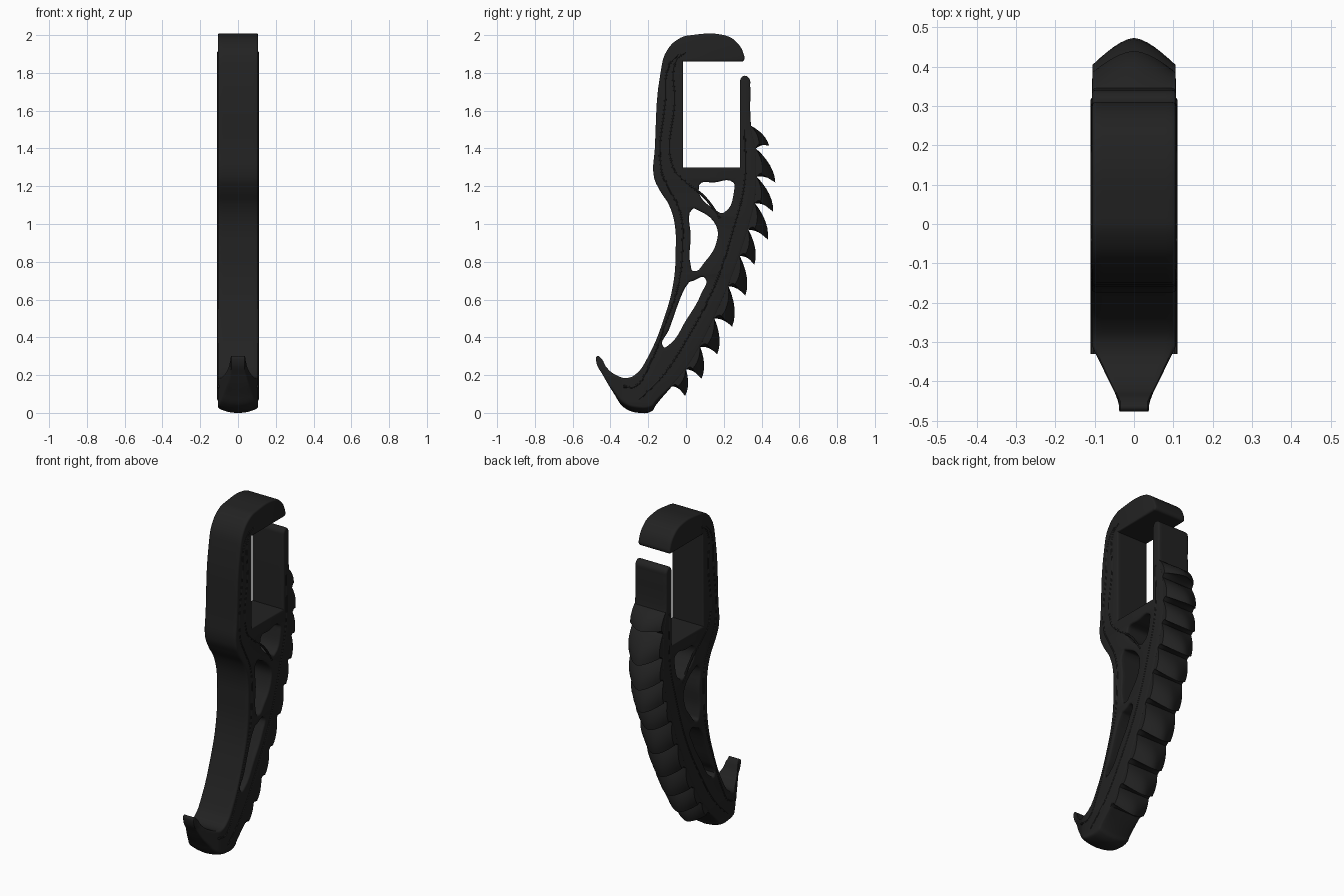
import bpy, bmesh, math
from mathutils import Vector, Matrix

HALF = 0.107      # half width of the frame
BEVEL = 0.01

cube = bpy.data.objects.get("Cube")
if cube:
    bpy.data.objects.remove(cube, do_unlink=True)

black = bpy.data.materials.new("matte_black")
black.use_nodes = True
colour = (0.016, 0.016, 0.016, 1)
black.diffuse_color = colour
shader = next(n for n in black.node_tree.nodes if n.type == "BSDF_PRINCIPLED")
shader.inputs["Base Color"].default_value = colour

# Maps a side profile (y, z) drawn in local XY to the world, width along x
SIDE = Matrix(((0, 0, 1, 0), (1, 0, 0, 0), (0, 1, 0, 0), (0, 0, 0, 1)))


def link(obj):
    bpy.context.scene.collection.objects.link(obj)
    return obj


def finish(name, bm):
    """Turn a bmesh into a smooth shaded object."""
    bmesh.ops.recalc_face_normals(bm, faces=bm.faces[:])
    mesh = bpy.data.meshes.new(name)
    bm.to_mesh(mesh)
    bm.free()
    mesh.materials.append(black)
    mesh.shade_smooth()
    mesh.set_sharp_from_angle(angle=math.radians(35))
    return link(bpy.data.objects.new(name, mesh))


def add_spline(curve, pieces, cyclic=True, x=0):
    """Add one Bezier spline from pieces of (handle type, points in hundredths)."""
    points = [(p, kind) for kind, group in pieces for p in group]
    spline = curve.splines.new("BEZIER")
    spline.bezier_points.add(len(points) - 1)
    spline.use_cyclic_u = cyclic
    spline.resolution_u = 5
    for bp, (p, kind) in zip(spline.bezier_points, points):
        bp.co = (p[0] / 100, p[1] / 100, x)
        bp.handle_left_type = bp.handle_right_type = kind


def curve_to_bmesh(curve):
    """Evaluate a curve and return its welded mesh in world axes."""
    obj = link(bpy.data.objects.new("helper", curve))
    depsgraph = bpy.context.evaluated_depsgraph_get()
    mesh = bpy.data.meshes.new_from_object(obj.evaluated_get(depsgraph))
    bm = bmesh.new()
    bm.from_mesh(mesh)
    bpy.data.objects.remove(obj, do_unlink=True)
    bpy.data.meshes.remove(mesh)
    bpy.data.curves.remove(curve)
    bm.transform(SIDE)
    bmesh.ops.remove_doubles(bm, verts=bm.verts[:], dist=0.0001)
    return bm


# Side profile of the frame
valleys = [(34.5, 152), (37, 140), (37.5, 125), (36.5, 111), (33, 97), (28.5, 83),
           (22.5, 67), (15, 50), (7.5, 35), (0, 23), (-7.5, 14)]
clip_box = [(28, 186), (-1.5, 186), (-1.5, 130), (28.5, 130), (28.5, 174)]
arm_end = [(29, 177), (31, 178.5), (33.5, 177), (34, 173), (34, 160)]
foot = [(-16, 4), (-18, 1), (-25, 0), (-33, 3), (-38, 10), (-44, 20), (-47.5, 27),
        (-47, 30), (-45, 29), (-42, 24), (-37, 20), (-31, 18.5), (-26, 21), (-21, 28)]
front = [(-11, 52), (-6.5, 70), (-5.5, 85), (-6, 100), (-9, 110), (-14, 118), (-17, 125),
         (-16.5, 140), (-13.5, 180), (-10, 192), (-3, 198.5), (3, 200)]
lip = [(20, 200), (26, 197), (30.5, 190), (30.5, 186.5)]
holes = [
    [(7, 120.5), (15, 122), (25, 122), (25.5, 118), (20, 106), (17, 106.5)],
    [(3.5, 108), (6, 107.5), (16, 99), (16, 90), (10, 80), (4, 75), (2.5, 78), (2.5, 93)],
    [(1.5, 69), (4, 70), (10, 71.5), (8, 63), (0, 49), (-9, 36), (-12, 35), (-9, 44)],
]

profile = bpy.data.curves.new("profile", "CURVE")
profile.dimensions = "2D"
profile.fill_mode = "BOTH"
profile.extrude = HALF - BEVEL
profile.bevel_depth = BEVEL
profile.bevel_resolution = 2
profile.offset = -BEVEL
add_spline(profile, [("VECTOR", clip_box), ("AUTO", arm_end + valleys + foot + front + lip)])
for hole in holes:
    add_spline(profile, [("AUTO", hole)])
bm = curve_to_bmesh(profile)


# Taper the front claw and round the underside across the width
def slice_mesh(axis, places):
    for place in places:
        bmesh.ops.bisect_plane(bm, geom=bm.verts[:] + bm.edges[:] + bm.faces[:],
                               dist=0.00001, plane_co=axis * place, plane_no=axis)


slice_mesh(Vector((0, 1, 0)), (-0.31, -0.34, -0.37, -0.4, -0.43, -0.46))
slice_mesh(Vector((1, 0, 0)), (-0.08, -0.05, 0, 0.05, 0.08))
for v in bm.verts:
    reach = min(max((-0.31 - v.co.y) / 0.14, 0), 1)
    side = min(abs(v.co.x) / HALF, 1)
    if v.co.z < 0.15:
        v.co.z += 0.028 * side ** 2 * (1 - v.co.z / 0.15)
    v.co.x *= 1 - 0.64 * reach
finish("frame", bm)


# Raised ribs on both sides
rib_paths = {
    "strut_rib": [(-4, 190), (-9, 184), (-11, 165), (-13, 128), (-9, 119), (-3, 106),
                  (-2, 85), (-4, 68), (-11, 47), (-20, 24), (-27, 14), (-33, 14)],
    "brace_rib": [(0, 191), (-5, 187), (-6, 165), (-7, 130), (-1, 123), (10, 114), (18, 103)],
    "spine_rib": [(31, 150), (31, 122), (25, 97), (15, 67), (1, 40), (-12, 20), (-25, 7)],
}
for name, path in rib_paths.items():
    curve = bpy.data.curves.new(name, "CURVE")
    curve.dimensions = "3D"
    curve.bevel_depth = 0.007
    curve.bevel_resolution = 2
    curve.use_fill_caps = True
    for sign in (-1, 1):
        add_spline(curve, [("AUTO", path)], cyclic=False, x=sign * 0.103)
    finish(name, curve_to_bmesh(curve))


# Curved teeth down the back, each arched across the width
def bend(a, b, c, steps=6):
    """Points on a quadratic curve from a to c, pulled towards b."""
    return [a.lerp(b, t).lerp(b.lerp(c, t), t) for t in (i / steps for i in range(steps + 1))]


tips = [(44, 141.5), (47.3, 122), (46.2, 106.5), (43.3, 91.8), (36.2, 78.5), (31.4, 62),
        (24.4, 45.5), (16.5, 31), (8.2, 18), (-0.5, 9)]
STATIONS = 12
for i, tip in enumerate(tips):
    top, low, tip = (Vector(p) / 100 for p in (valleys[i], valleys[i + 1], tip))
    root = top.lerp(low, 0.8)
    inward = Vector((-0.025, 0.01))
    bm = bmesh.new()
    rings = []
    for s in range(STATIONS + 1):
        x = -1 + 2 * s / STATIONS
        point = tip.lerp(root, 0.72 * abs(x) ** 1.6)
        run = point - top
        bulge = top.lerp(point, 0.6) + Vector((-run.y, run.x)) * 0.2
        hollow = low.lerp(point, 0.45) + Vector((0.008, 0.022))
        outline = bend(top, bulge, point) + bend(point, hollow, low)[1:]
        outline += [low + inward, top + inward]
        rings.append([bm.verts.new((x * (HALF - 0.002), p.x, p.y)) for p in outline])
    for a, b in zip(rings, rings[1:]):
        for k in range(len(a)):
            n = (k + 1) % len(a)
            bm.faces.new((a[k], a[n], b[n], b[k]))
    bm.faces.new(rings[0])
    bm.faces.new(rings[-1])
    finish(f"tooth_{i + 1}", bm)
